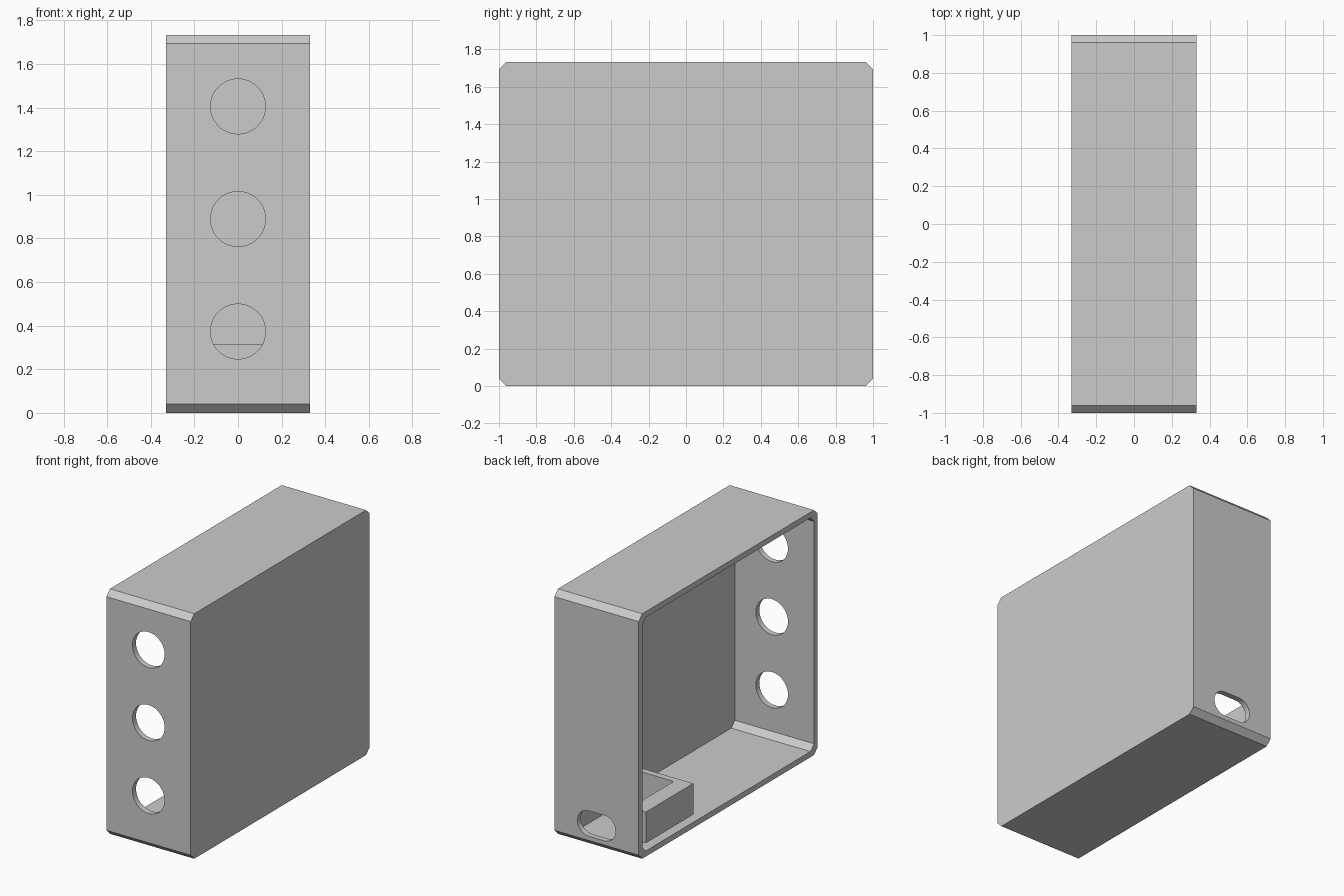
import bpy
import bmesh
import math

cube = bpy.data.objects.get("Cube")
if cube:
    bpy.data.objects.remove(cube, do_unlink=True)

HALF_X, HALF_Y, HEIGHT = 0.33, 1.0, 1.733
WALL, CHAMFER = 0.04, 0.04

grey = bpy.data.materials.new("plain grey")
grey.use_nodes = True
colour = (0.6, 0.6, 0.6, 1)
grey.diffuse_color = colour
grey.node_tree.nodes["Principled BSDF"].inputs["Base Color"].default_value = colour


def prism(name, outline, axis, start, end):
    """Extrude a 2D outline along axis: 'x' takes (y, z), 'y' takes (x, z)."""
    bm = bmesh.new()
    place = (lambda p: (start, *p)) if axis == "x" else (lambda p: (p[0], start, p[1]))
    face = bm.faces.new([bm.verts.new(place(p)) for p in outline])
    moved = bmesh.ops.extrude_face_region(bm, geom=[face])["geom"]
    shift = (end - start, 0, 0) if axis == "x" else (0, end - start, 0)
    bmesh.ops.translate(bm, vec=shift, verts=[g for g in moved if isinstance(g, bmesh.types.BMVert)])
    bmesh.ops.recalc_face_normals(bm, faces=bm.faces)
    mesh = bpy.data.meshes.new(name)
    bm.to_mesh(mesh)
    bm.free()
    mesh.materials.append(grey)
    obj = bpy.data.objects.new(name, mesh)
    bpy.context.collection.objects.link(obj)
    return obj


def chamfered(y0, y1, z0, z1, c):
    return [(y0 + c, z0), (y1 - c, z0), (y1, z0 + c), (y1, z1 - c),
            (y1 - c, z1), (y0 + c, z1), (y0, z1 - c), (y0, z0 + c)]


def rectangle(a0, a1, b0, b1):
    return [(a0, b0), (a1, b0), (a1, b1), (a0, b1)]


def slot(z, radius, flat, steps=24):
    """Circle or rounded slot outline centred on x = 0."""
    points = []
    for side in (1, -1):
        for i in range(steps + 1):
            a = math.pi * (i / steps - 0.5)
            points.append((side * (flat / 2 + radius * math.cos(a)), z + side * radius * math.sin(a)))
    return points if flat else points[:steps] + points[steps + 1:-1]


def combine(obj, other, operation):
    mod = obj.modifiers.new(operation.lower(), "BOOLEAN")
    mod.operation = operation
    mod.solver = "EXACT"
    mod.object = other
    bpy.context.view_layer.objects.active = obj
    bpy.ops.object.modifier_apply(modifier=mod.name)
    bpy.data.objects.remove(other, do_unlink=True)


# Chamfered shell, open on the -x side
case = prism("case", chamfered(-HALF_Y, HALF_Y, 0, HEIGHT, CHAMFER), "x", -HALF_X, HALF_X)
inside = chamfered(WALL - HALF_Y, HALF_Y - WALL, WALL, HEIGHT - WALL, CHAMFER)
combine(case, prism("cavity_cutter", inside, "x", -HALF_X - 0.1, HALF_X - WALL), "DIFFERENCE")

# Socket holder in the lower back corner, with clearance along the open edge
holder = prism("holder", rectangle(0.39, 0.98, 0.02, 0.315), "x", -0.24, HALF_X - 0.02)
combine(holder, prism("holder_side", rectangle(0.39, 0.92, 0.095, 0.315), "x", -HALF_X, -0.22), "UNION")
combine(case, holder, "UNION")
combine(case, prism("pocket_cutter", rectangle(0.437, HALF_Y - WALL, WALL, 0.5), "x", -0.21, 0.21), "DIFFERENCE")

# Three round front holes and the rounded back slot
for z in (0.373, 0.889, 1.405):
    combine(case, prism("hole_cutter", slot(z, 0.126, 0), "y", -1.1, -0.9), "DIFFERENCE")
combine(case, prism("slot_cutter", slot(0.16, 0.09, 0.12), "y", 0.9, 1.1), "DIFFERENCE")

# Crisp flat panels, smooth hole walls
bpy.ops.object.select_all(action="DESELECT")
case.select_set(True)
bpy.context.view_layer.objects.active = case
bpy.ops.object.shade_smooth_by_angle(angle=math.radians(30))
